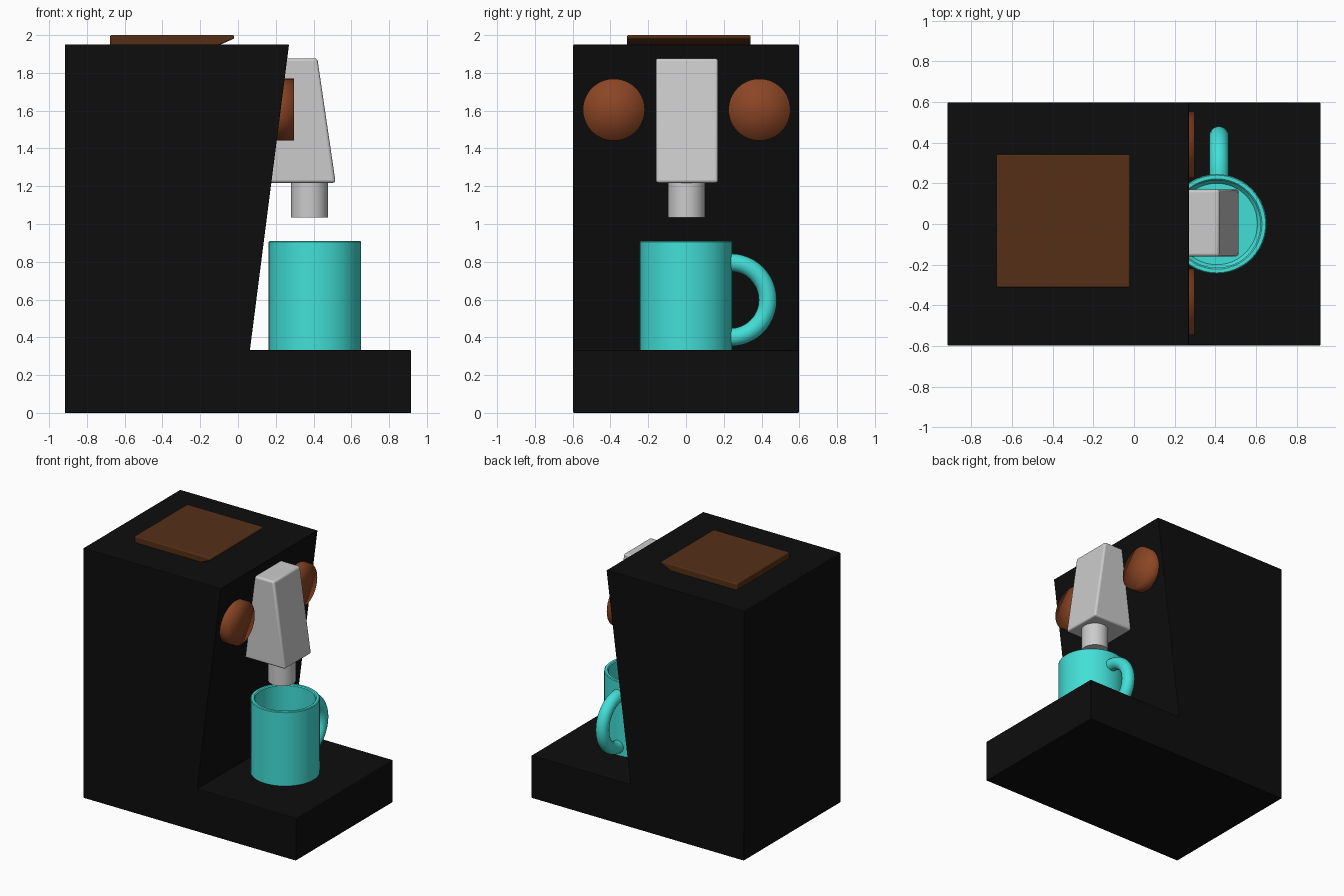
import bpy, bmesh, math
from mathutils import Vector

if "Cube" in bpy.data.objects:
    bpy.data.objects.remove(bpy.data.objects["Cube"])


def material(name, rgb):
    m = bpy.data.materials.new(name)
    m.diffuse_color = (*rgb, 1)
    m.use_nodes = True
    m.node_tree.nodes["Principled BSDF"].inputs["Base Color"].default_value = m.diffuse_color
    return m


BLACK = material("black_plastic", (0.004, 0.004, 0.004))
DARK_WOOD = material("dark_wood", (0.09, 0.028, 0.008))
WOOD = material("wood", (0.26, 0.06, 0.018))
TEAL = material("teal_ceramic", (0.055, 0.74, 0.68))


def finish(name, bm, mat=None, bevel=0, smooth=None):
    bmesh.ops.recalc_face_normals(bm, faces=bm.faces)
    me = bpy.data.meshes.new(name)
    bm.to_mesh(me)
    bm.free()
    ob = bpy.data.objects.new(name, me)
    bpy.context.collection.objects.link(ob)
    if mat:
        me.materials.append(mat)
    if bevel:
        mod = ob.modifiers.new("soft_edges", 'BEVEL')
        mod.width, mod.segments = bevel, 3
    if smooth:
        bpy.ops.object.select_all(action='DESELECT')
        bpy.context.view_layer.objects.active = ob
        ob.select_set(True)
        bpy.ops.object.shade_smooth_by_angle(angle=math.radians(smooth))
    return ob


def extrude_profile(name, pts, y0, y1, mat=None, bevel=0):
    """Extrude an x-z outline along y."""
    bm = bmesh.new()
    face = bm.faces.new([bm.verts.new((x, y0, z)) for x, z in pts])
    ext = bmesh.ops.extrude_face_region(bm, geom=[face])
    verts = [v for v in ext["geom"] if isinstance(v, bmesh.types.BMVert)]
    bmesh.ops.translate(bm, verts=verts, vec=(0, y1 - y0, 0))
    return finish(name, bm, mat, bevel, 35 if bevel else None)


def lathe(name, pts, loc, axis='Z', n=48, mat=None, smooth=35):
    """Spin an (r, h) outline around an axis; zero radius closes the end."""
    bm = bmesh.new()
    vs = [bm.verts.new((r, 0, h)) for r, h in pts]
    es = [bm.edges.new(p) for p in zip(vs, vs[1:])]
    bmesh.ops.spin(bm, geom=vs + es, cent=(0, 0, 0), axis=(0, 0, 1),
                   angle=2 * math.pi, steps=n, use_merge=True)
    bmesh.ops.remove_doubles(bm, verts=bm.verts, dist=1e-5)
    for v in bm.verts:
        x, y, z = v.co
        v.co = Vector((z, x, y) if axis == 'X' else (x, y, z)) + Vector(loc)
    return finish(name, bm, mat, 0, smooth)


# Machine housing with drip base and sloping front
extrude_profile("housing", [(-0.917, 0), (0.917, 0), (0.917, 0.332), (0.063, 0.332),
                            (0.27, 1.95), (-0.917, 1.95)], -0.597, 0.597, BLACK, 0.005)

# Bean hopper lid with undercut front lip
extrude_profile("hopper_lid", [(-0.677, 1.94), (-0.115, 1.94), (-0.02, 1.982),
                               (-0.02, 2.0), (-0.677, 2.0)], -0.312, 0.342, DARK_WOOD, 0.008)

# Brew head and nozzle
extrude_profile("brew_head", [(0.12, 1.218), (0.517, 1.218), (0.42, 1.877), (0.12, 1.877)],
                -0.16, 0.17, None, 0.015)
lathe("nozzle", [(0, 1.035), (0.098, 1.035), (0.098, 1.3), (0, 1.3)], (0.378, 0.003, 0))

# Control knobs
for side, y in (("left", -0.382), ("right", 0.389)):
    lathe(side + "_knob", [(0, 0.15), (0.164, 0.15), (0.164, 0.297), (0, 0.297)],
          (0, y, 1.605), 'X', 48, WOOD, 180)

# Mug
lathe("mug", [(0, 0.333), (0.245, 0.333), (0.245, 0.905), (0.24, 0.91), (0.222, 0.91),
              (0.215, 0.903), (0.215, 0.40), (0.2, 0.38), (0, 0.38)],
      (0.407, 0, 0), mat=TEAL)

# Mug handle: half ring in the y-z plane
bm = bmesh.new()
rings = []
for i in range(25):
    a = math.radians(-90 + 180 * i / 24)
    ring = []
    for j in range(20):
        t = 2 * math.pi * j / 20
        r = 0.198 + 0.048 * math.cos(t)
        ring.append(bm.verts.new((0.418 + 0.048 * math.sin(t),
                                  0.235 + r * math.cos(a), 0.598 + r * math.sin(a))))
    rings.append(ring)
for r0, r1 in zip(rings, rings[1:]):
    for j in range(20):
        k = (j + 1) % 20
        bm.faces.new((r0[j], r0[k], r1[k], r1[j]))
bm.faces.new(rings[0])
bm.faces.new(rings[-1])
finish("mug_handle", bm, TEAL, 0, 40)
